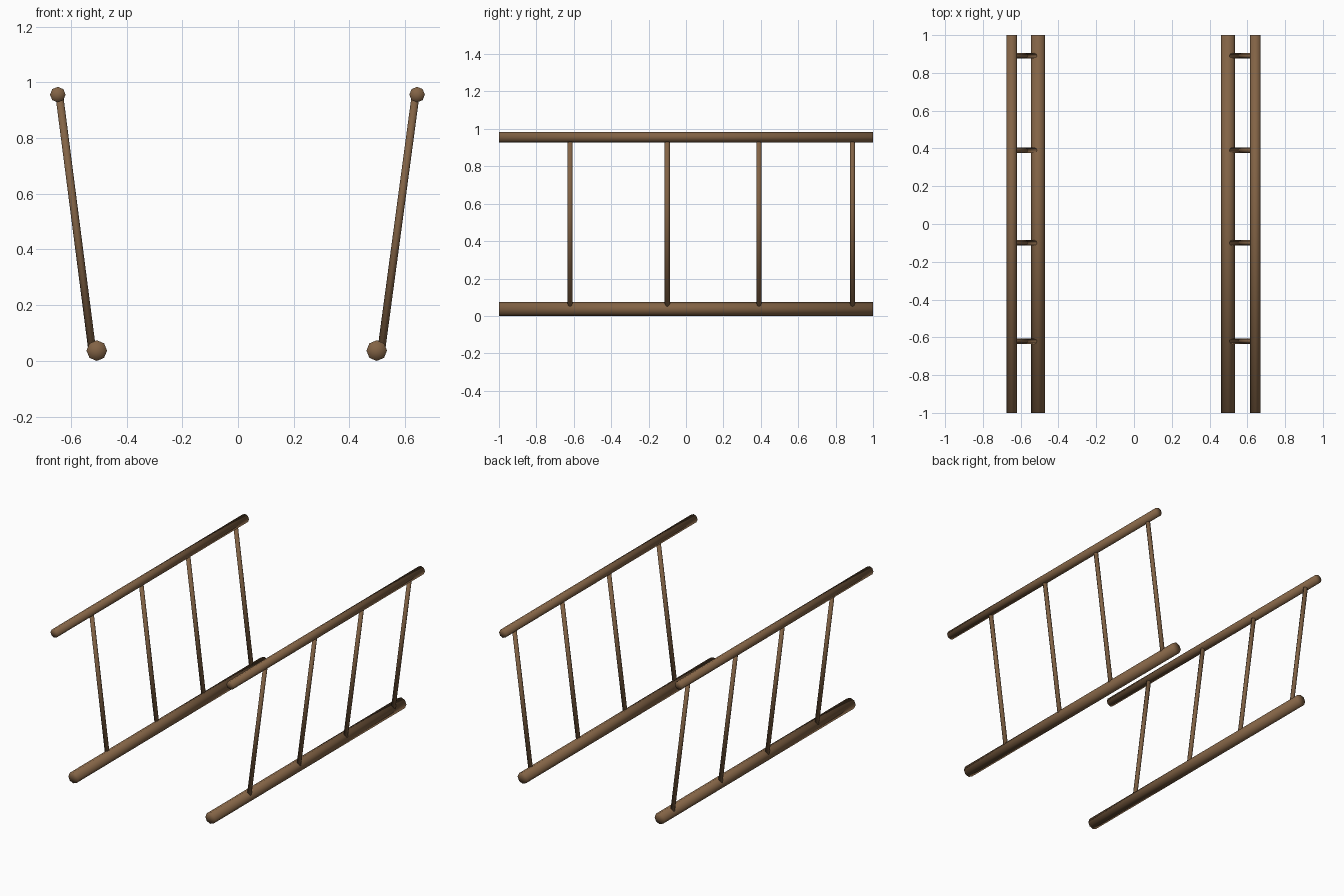
import bpy
from mathutils import Vector

cube = bpy.data.objects.get("Cube")
if cube:
    bpy.data.objects.remove(cube, do_unlink=True)

# Brown wood shared by every part
wood = bpy.data.materials.new("brown_wood")
wood.use_nodes = True
colour = (0.225, 0.125, 0.06, 1)
wood.diffuse_color = colour
wood.node_tree.nodes["Principled BSDF"].inputs["Base Color"].default_value = colour


def pole(name, start, end, radius, sides=8):
    """Smooth low-poly pole between two points."""
    a, b = Vector(start), Vector(end)
    bpy.ops.mesh.primitive_cylinder_add(
        vertices=sides, radius=radius, depth=(b - a).length,
        end_fill_type='TRIFAN', location=(a + b) / 2,
        rotation=(b - a).to_track_quat('Z', 'Y').to_euler())
    obj = bpy.context.object
    obj.name = name
    obj.data.materials.append(wood)
    bpy.ops.object.shade_smooth()
    return obj


POST_Y = (-0.62, -0.10, 0.39, 0.89)
TOP_Z, BASE_Z = 0.956, 0.037

# Each railing leans outward: side name, direction, top rail x, base rail x
for side, s, top_x, base_x in (("left", 1, 0.643, 0.498), ("right", -1, 0.647, 0.507)):
    pole(f"{side}_top_rail", (s * top_x, -1, TOP_Z), (s * top_x, 1, TOP_Z), 0.028)
    pole(f"{side}_base_rail", (s * base_x, -1, BASE_Z), (s * base_x, 1, BASE_Z), 0.037)
    # Thin posts seated on the outer side of the base rail
    for i, y in enumerate(POST_Y, 1):
        pole(f"{side}_post_{i}", (s * (base_x + 0.018), y, 0.05),
             (s * (top_x - 0.006), y, 0.95), 0.014)
